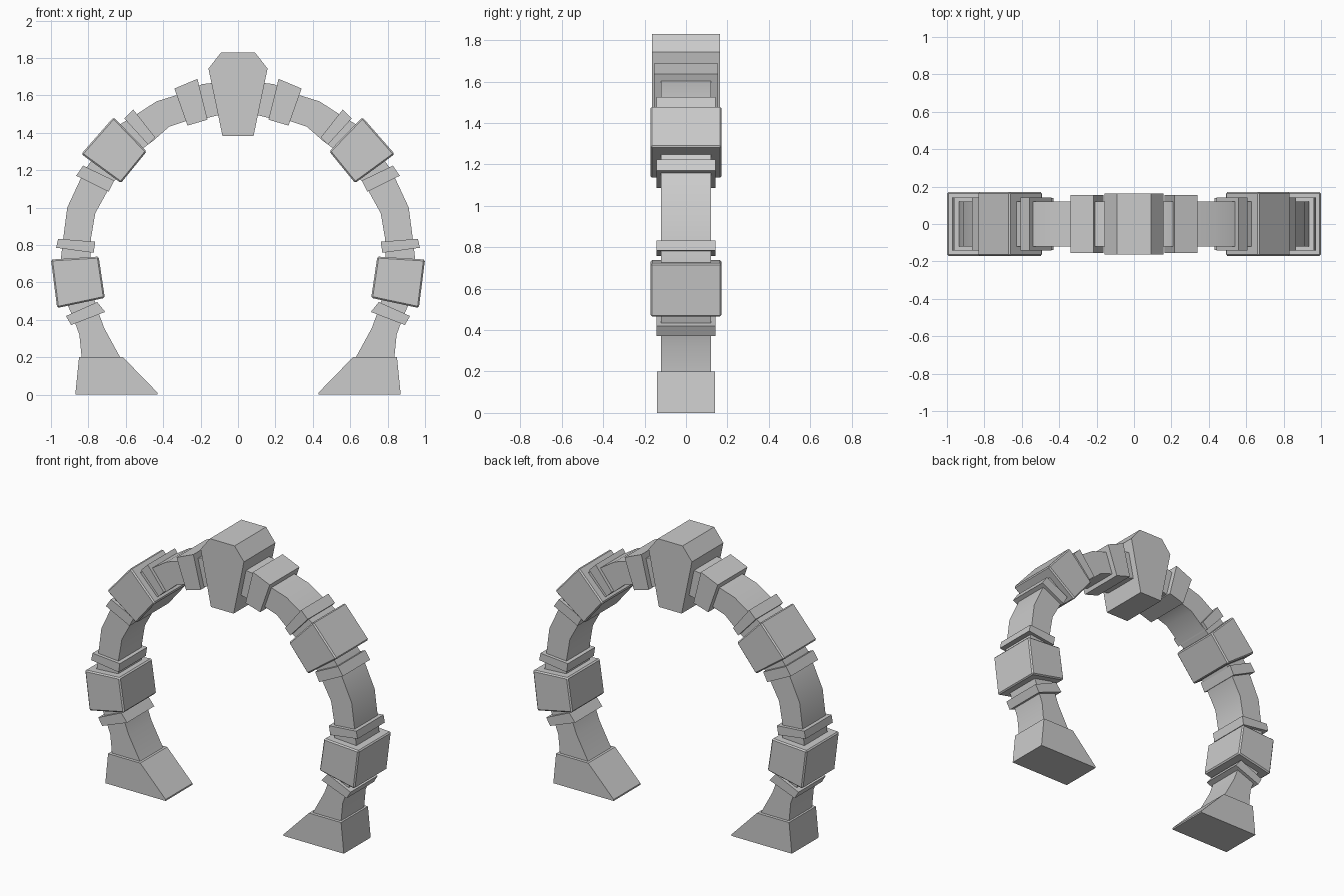
import bpy, bmesh


def prism(name, profile, half_depth, mirror=True, bevel=0.0, smooth=False):
    """Extrude an x-z profile symmetrically along y, optionally mirrored over x = 0."""
    bm = bmesh.new()
    face = bm.faces.new([bm.verts.new((x, -half_depth, z)) for x, z in profile])
    ext = bmesh.ops.extrude_face_region(bm, geom=[face], use_keep_orig=True)
    verts = [v for v in ext["geom"] if isinstance(v, bmesh.types.BMVert)]
    bmesh.ops.translate(bm, verts=verts, vec=(0, 2 * half_depth, 0))
    bmesh.ops.recalc_face_normals(bm, faces=bm.faces[:])
    mesh = bpy.data.meshes.new(name)
    bm.to_mesh(mesh)
    bm.free()
    obj = bpy.data.objects.new(name, mesh)
    bpy.context.collection.objects.link(obj)
    if smooth:
        bpy.ops.object.select_all(action='DESELECT')
        obj.select_set(True)
        bpy.context.view_layer.objects.active = obj
        bpy.ops.object.shade_smooth_by_angle(angle=0.6)
    if bevel:
        mod = obj.modifiers.new("bevel", 'BEVEL')
        mod.width = bevel
        mod.segments = 1
    if mirror:
        mod = obj.modifiers.new("mirror", 'MIRROR')
        mod.use_mirror_merge = False
    return obj


# Curved band running from the foot up to the keystone
outer = [(0.835, 0.19), (0.848, 0.32), (0.885, 0.42), (0.92, 0.50), (0.95, 0.70),
         (0.935, 0.83), (0.913, 1.00), (0.82, 1.20), (0.655, 1.43), (0.54, 1.50),
         (0.437, 1.567), (0.30, 1.61), (0.19, 1.66), (0.10, 1.67)]
inner = [(0.625, 0.19), (0.715, 0.355), (0.75, 0.45), (0.775, 0.53), (0.79, 0.70),
         (0.787, 0.83), (0.763, 0.97), (0.68, 1.12), (0.53, 1.30), (0.45, 1.36),
         (0.367, 1.433), (0.26, 1.468), (0.16, 1.48), (0.08, 1.50)]
prism("arch_band", outer + inner[::-1], 0.12, smooth=True)

# Splayed feet
prism("foot", [(0.43, 0), (0.87, 0), (0.85, 0.20), (0.615, 0.20), (0.43, 0.01)], 0.14)

# Thin collars on either side of the large blocks
collars = {
    "lower_collar": [(0.92, 0.42), (0.753, 0.495), (0.71, 0.442), (0.892, 0.372)],
    "middle_collar": [(0.962, 0.833), (0.763, 0.817), (0.772, 0.758), (0.972, 0.785)],
    "shoulder_collar": [(0.828, 1.224), (0.662, 1.144), (0.692, 1.085), (0.865, 1.17)],
    "upper_collar": [(0.608, 1.476), (0.56, 1.524), (0.442, 1.374), (0.48, 1.336)],
}
for name, profile in collars.items():
    prism(name, profile, 0.142)

# Large blocks with slightly worn edges
prism("lower_block", [(1.0, 0.722), (0.745, 0.738), (0.712, 0.517), (0.967, 0.463)],
      0.171, bevel=0.008)
prism("upper_block", [(0.665, 1.483), (0.488, 1.30), (0.626, 1.131), (0.838, 1.286)],
      0.171, bevel=0.008)

# Blocks flanking the keystone
prism("flank_block", [(0.34, 1.636), (0.217, 1.688), (0.163, 1.47), (0.27, 1.438)], 0.155)

# Keystone
prism("keystone", [(-0.09, 1.83), (0.09, 1.83), (0.158, 1.743), (0.083, 1.382),
                   (-0.083, 1.382), (-0.158, 1.743)], 0.164, mirror=False)
